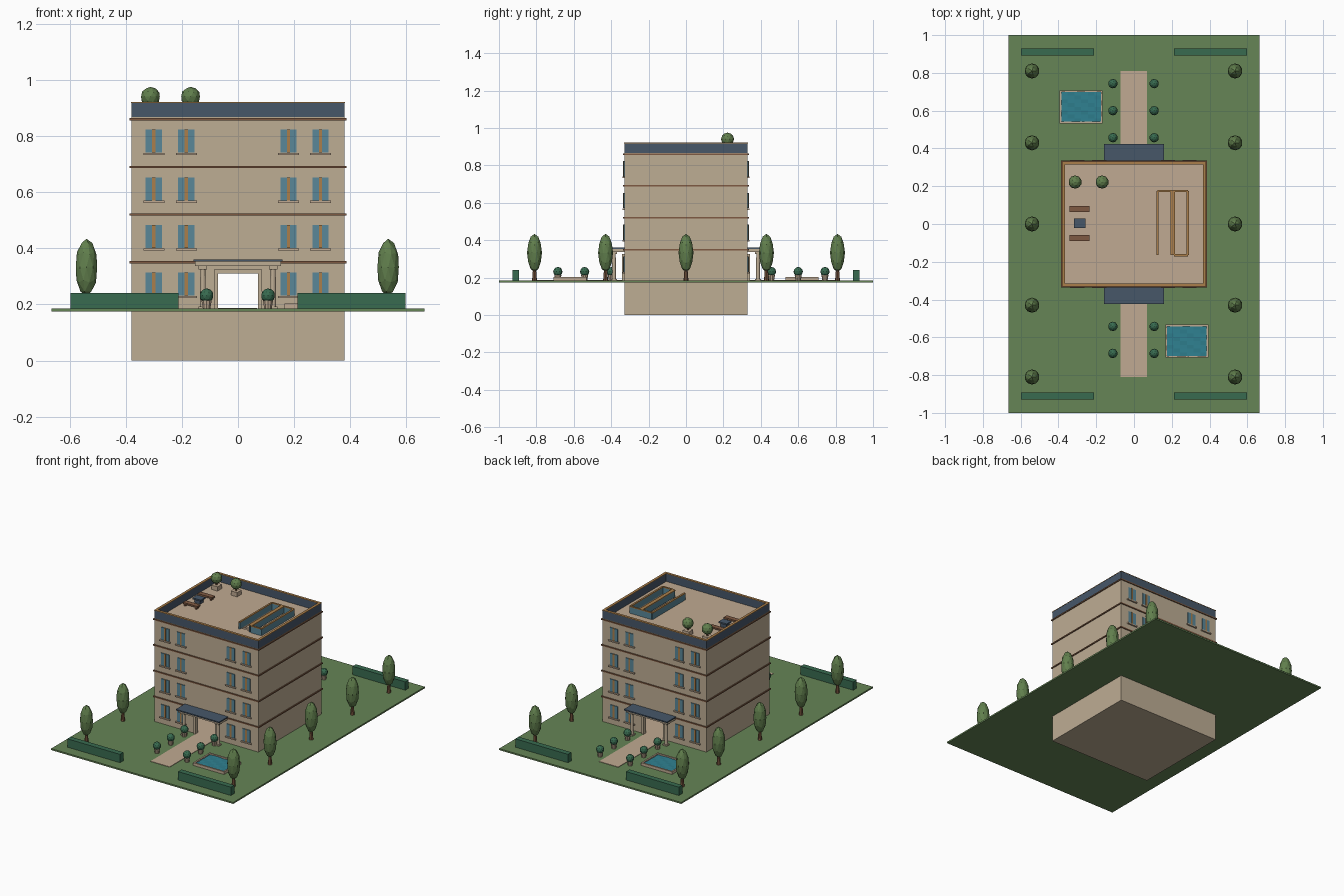
import bpy, bmesh, math
from mathutils import Matrix, Vector

cube = bpy.data.objects.get("Cube")
if cube:
    bpy.data.objects.remove(cube, do_unlink=True)


def material(name, code):
    rgb = [int(code[i:i + 2], 16) / 255 for i in (0, 2, 4)]
    col = [c / 12.92 if c < 0.04 else ((c + 0.055) / 1.055) ** 2.4 for c in rgb] + [1]
    m = bpy.data.materials.new(name)
    m.use_nodes = True
    m.diffuse_color = col
    m.node_tree.nodes["Principled BSDF"].inputs["Base Color"].default_value = col
    return m


WALL = material("sandstone", "BEAD94")
STONE = material("pale paving", "C0AA92")
GRASS = material("lawn green", "668556")
HEDGE = material("dark hedge green", "386B50")
LEAF = material("tree green", "617F4D")
NAVY = material("slate blue", "475769")
GLASS = material("glass blue", "5A8799")
WATER = material("pool teal", "2F8090")
WOOD = material("golden wood", "AB7F4B")
BROWN = material("brown wood", "7F5A42")


class Part:
    """One object gathered from simple solids."""

    def __init__(self, name, mat):
        self.name, self.mat, self.bm = name, mat, bmesh.new()

    def box(self, x0, x1, y0, y1, z0, z1):
        mid = Vector((x0 + x1, y0 + y1, z0 + z1)) / 2
        size = (abs(x1 - x0), abs(y1 - y0), abs(z1 - z0))
        bmesh.ops.create_cube(self.bm, size=1, matrix=Matrix.Translation(mid) @ Matrix.Diagonal((*size, 1)))
        return self

    def block(self, x, y, w, d, z0, z1):
        return self.box(x - w / 2, x + w / 2, y - d / 2, y + d / 2, z0, z1)

    def ring(self, x0, x1, y0, y1, t, z0, z1):
        self.box(x0, x1, y0, y0 + t, z0, z1).box(x0, x1, y1 - t, y1, z0, z1)
        self.box(x0, x0 + t, y0 + t, y1 - t, z0, z1)
        return self.box(x1 - t, x1, y0 + t, y1 - t, z0, z1)

    def cone(self, x, y, z0, z1, r0, r1, n=10):
        bmesh.ops.create_cone(self.bm, cap_ends=True, segments=n, radius1=r0, radius2=r1, depth=z1 - z0,
                              matrix=Matrix.Translation((x, y, (z0 + z1) / 2)))
        return self

    def ball(self, x, y, z0, z1, r):
        bmesh.ops.create_icosphere(self.bm, subdivisions=2, radius=1,
                                   matrix=Matrix.Translation((x, y, (z0 + z1) / 2))
                                   @ Matrix.Diagonal((r, r, (z1 - z0) / 2, 1)))
        return self

    def done(self):
        me = bpy.data.meshes.new(self.name)
        self.bm.to_mesh(me)
        self.bm.free()
        me.materials.append(self.mat)
        ob = bpy.data.objects.new(self.name, me)
        bpy.context.collection.objects.link(ob)
        return ob


# Main dimensions
HX, HY = 0.38, 0.33
LAWN, STOREY, T = 0.185, 0.17, 0.015
FLOOR = 0.18
ROOF = FLOOR + 4 * STOREY + 0.007
SIDES = (-1, 1)
DOOR, DOOR_TOP = 0.072, 0.31
SX0, SX1, SY0, SY1 = 0.125, 0.285, -0.165, 0.175

# Grounds
Part("lawn", GRASS).box(-0.665, 0.665, -1, 1, 0.175, LAWN).done()
Part("path", STONE).box(-DOOR, DOOR - 0.004, -0.81, 0.81, LAWN, LAWN + 0.003).done()
hedges = Part("hedges", HEDGE)
for sx in SIDES:
    for sy in SIDES:
        hedges.block(sx * 0.405, sy * 0.91, 0.385, 0.036, LAWN, 0.24)
hedges.done()

# Garden trees
trunks, crowns = Part("tree_trunks", BROWN), Part("tree_crowns", LEAF)
for x in (-0.54, 0.535):
    for k in (0.81, 0.43, 0, -0.43, -0.81):
        trunks.cone(x, k, LAWN, 0.25, 0.013, 0.008, 8)
        crowns.ball(x, k, 0.23, 0.434, 0.04)
trunks.done()
crowns.done()

# Shrubs in pots along the path
pots, shrubs = Part("shrub_pots", STONE), Part("shrubs", HEDGE)
for x in (-0.112, 0.107):
    for start in (0.457, -0.685):
        for k in range(3):
            y = start + k * 0.143
            pots.cone(x, y, LAWN, 0.214, 0.014, 0.019)
            shrubs.ball(x, y, 0.206, 0.257, 0.025)
pots.done()
shrubs.done()

# Two pools with gently rippled water
for s, label in ((-1, "front"), (1, "back")):
    cx, cy, w, d = -s * 0.28, s * 0.62, 0.228, 0.176
    Part(label + "_pool_rim", STONE).ring(cx - w / 2, cx + w / 2, cy - d / 2, cy + d / 2,
                                          0.01, LAWN, 0.203).done()
    water = Part(label + "_pool_water", WATER)
    bmesh.ops.create_grid(water.bm, x_segments=6, y_segments=8, size=0.5,
                          matrix=Matrix.Translation((cx, cy, 0.195)) @ Matrix.Diagonal((w - T, d - T, 1, 1)))
    for i, v in enumerate(water.bm.verts):
        v.co.z += 0.002 * math.sin(i * 2.1)
    water.done()

# Building shell with a passage from front to back
Part("basement", WALL).box(-HX, HX, -HY, HY, 0, FLOOR).done()
walls = Part("walls", WALL)
for s in SIDES:
    walls.box(s * HX, s * (HX - T), -HY, HY, FLOOR, ROOF)
    y0, y1 = s * HY, s * (HY - T)
    for sx in SIDES:
        walls.box(sx * DOOR, sx * (HX - T), y0, y1, FLOOR, ROOF)
    walls.box(-DOOR, DOOR, y0, y1, DOOR_TOP, ROOF)
walls.done()

# Floors and roof deck, open above the stairs
floors = Part("floors_and_roof_deck", STONE)
floors.box(T - HX, HX - T, T - HY, HY - T, FLOOR, LAWN + 0.001)
for k in range(1, 5):
    z1 = FLOOR + k * STOREY + 0.007
    z0 = z1 - T
    floors.box(T - HX, SX0, T - HY, HY - T, z0, z1).box(SX1, HX - T, T - HY, HY - T, z0, z1)
    floors.box(SX0, SX1, T - HY, SY0, z0, z1).box(SX0, SX1, SY1, HY - T, z0, z1)
floors.done()

# Two flights of stairs per storey
stairs = Part("stairs", STONE)
STEPS = 14
rise, run = STOREY / 2 / STEPS, (SY1 - SY0 - 0.04) / STEPS
mx = (SX0 + SX1) / 2
for k in range(4):
    base = LAWN + k * STOREY
    for i in range(STEPS):
        z = base + (i + 1) * rise
        y = SY0 + i * run
        stairs.box(mx + 0.01, SX1, y, y + run, z - 2 * rise, z)
        y = SY0 + (STEPS - 1 - i) * run
        z += STOREY / 2
        stairs.box(SX0, mx - 0.01, y, y + run, z - 2 * rise, z)
    mid = base + STOREY / 2
    stairs.box(SX0, SX1, SY1 - 0.04, SY1, mid - 2 * rise, mid)
stairs.done()

# Stair guard on the roof: glass panels under wooden rails
guard, rails = Part("stair_guard_panels", GLASS), Part("stair_guard_rails", WOOD)
for part, t, z0, z1 in ((guard, 0.004, ROOF, 0.908), (rails, 0.006, 0.908, 0.914)):
    for x in (SX0, mx - 0.006, mx + 0.006, SX1):
        part.box(x - t, x + t, SY0, SY1, z0, z1)
    part.box(SX0, SX1, SY1 - t, SY1 + t, z0, z1)
    part.box(mx + 0.006, SX1, SY0 - t, SY0 + t, z0, z1)
guard.done()
rails.done()

# String courses and parapet
bands = Part("string_courses", BROWN)
for k in range(1, 5):
    z = FLOOR + k * STOREY
    bands.ring(-HX - 0.006, HX + 0.006, -HY - 0.006, HY + 0.006, 0.012, z - 0.004, z + 0.004)
bands.done()
Part("parapet", NAVY).ring(-HX, HX, -HY, HY, T, ROOF, 0.917).done()
Part("parapet_cap", WOOD).ring(-HX - 0.001, HX + 0.001, -HY - 0.001, HY + 0.001, T + 0.002, 0.917, 0.921).done()

# Windows on both long faces
panes, bars, sills = Part("window_panes", GLASS), Part("window_bars", WOOD), Part("window_sills", STONE)
for s in SIDES:
    for x in (-0.3, -0.184, 0.18, 0.294):
        for k in range(4):
            z = 0.231 + k * STOREY
            panes.block(x, s * HY, 0.058, 0.008, z, z + 0.082)
            bars.block(x, s * HY, 0.012, 0.012, z, z + 0.082)
            sills.block(x, s * HY, 0.075, 0.02, z - 0.009, z - 0.001)
for part in (panes, bars, sills):
    part.done()

# Porches: door surround, columns, beam and canopy
surround, columns = Part("door_surrounds", WALL), Part("porch_columns", WALL)
canopy = Part("porch_canopies", NAVY)
for s in SIDES:
    for sx in SIDES:
        surround.block(sx * (DOOR + 0.007), s * HY, 0.014, 0.022, LAWN, DOOR_TOP + T)
        x, y = sx * 0.125, s * 0.385
        columns.cone(x, y, LAWN, 0.337, 0.011, 0.009, 12)
        columns.block(x, y, 0.03, 0.03, LAWN, 0.193).block(x, y, 0.03, 0.03, 0.325, 0.337)
    surround.block(0, s * HY, 2 * DOOR, 0.022, DOOR_TOP, DOOR_TOP + T)
    columns.box(-0.153, 0.153, s * HY, s * 0.41, 0.337, 0.352)
    canopy.box(-0.158, 0.158, s * HY, s * 0.423, 0.352, 0.36)
for part in (surround, columns, canopy):
    part.done()

# Roof terrace: planted trees, benches and table
planters, stems, tops = Part("roof_planters", STONE), Part("roof_tree_stems", BROWN), Part("roof_tree_crowns", LEAF)
for x in (-0.312, -0.169):
    planters.block(x, 0.222, 0.045, 0.045, ROOF, 0.895)
    stems.cone(x, 0.222, 0.89, 0.92, 0.006, 0.005, 8)
    tops.ball(x, 0.222, 0.905, 0.975, 0.035)
for part in (planters, stems, tops):
    part.done()
benches = Part("roof_benches", BROWN)
for y in (0.08, -0.073):
    benches.block(-0.288, y, 0.105, 0.032, 0.88, 0.89)
    for sx in SIDES:
        benches.block(-0.288 + sx * 0.04, y, 0.01, 0.026, ROOF, 0.88)
benches.done()
Part("roof_table", NAVY).block(-0.288, 0.004, 0.06, 0.05, 0.89, 0.9).block(-0.288, 0.004, 0.04, 0.034, ROOF, 0.89).done()
